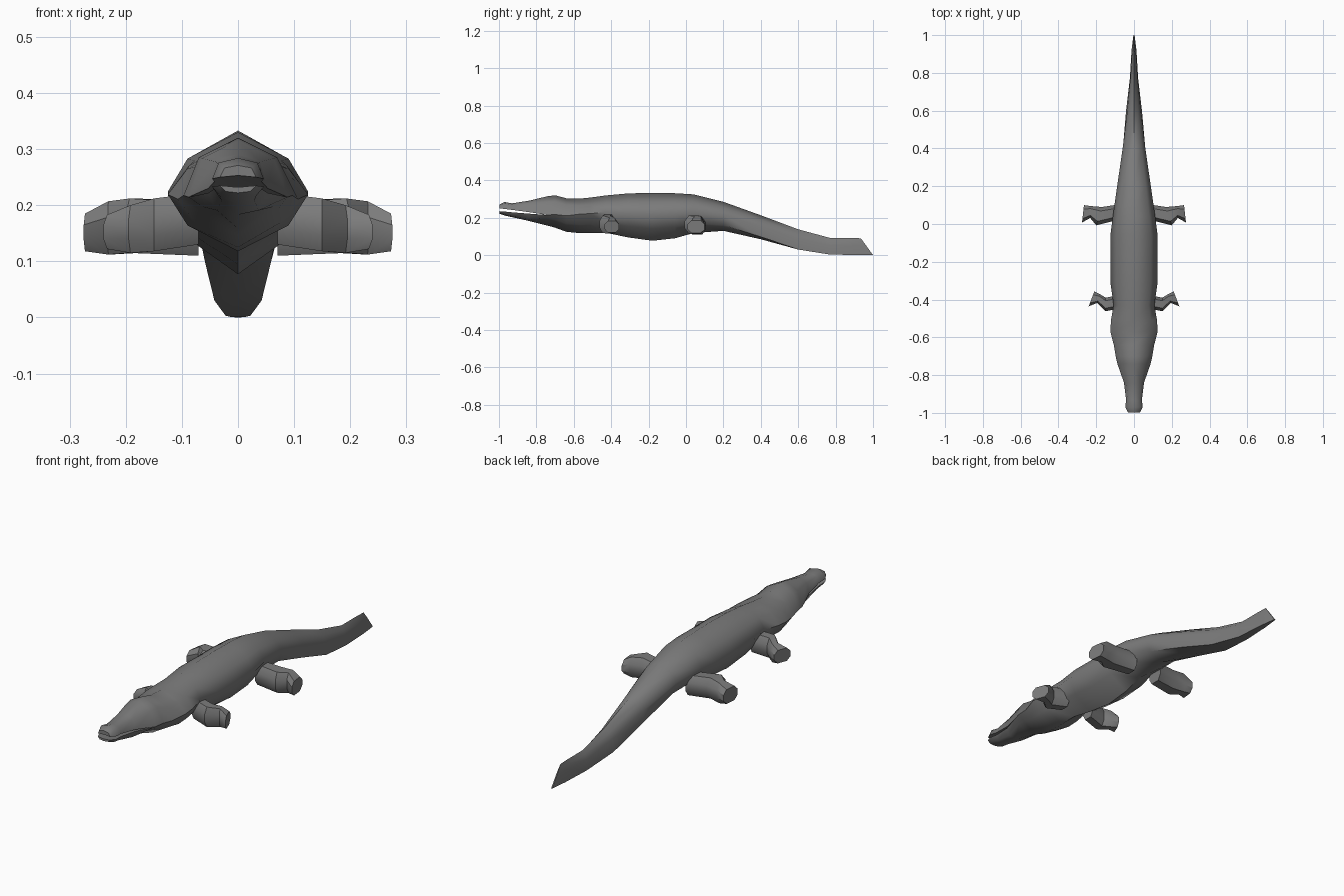
import bpy, bmesh, math

cube = bpy.data.objects.get("Cube")
if cube:
    bpy.data.objects.remove(cube)

hide = bpy.data.materials.new("hide_grey")
hide.use_nodes = True
colour = (0.2, 0.2, 0.2, 1)
hide.diffuse_color = colour
hide.node_tree.nodes["Principled BSDF"].inputs["Base Color"].default_value = colour


def clamp(value):
    return max(0.0, min(1.0, value))


def loft(bm, rings, cap_start=False, cap_end=False):
    """Skin a list of closed rings with quads."""
    loops = [[bm.verts.new(p) for p in ring] for ring in rings]
    for a, b in zip(loops, loops[1:]):
        for i in range(len(a)):
            j = (i + 1) % len(a)
            bm.faces.new((a[i], a[j], b[j], b[i]))
    if cap_start:
        bm.faces.new(loops[0])
    if cap_end:
        bm.faces.new(loops[-1])


def finish(bm, name, angle):
    bmesh.ops.remove_doubles(bm, verts=bm.verts, dist=0.0005)
    bmesh.ops.recalc_face_normals(bm, faces=bm.faces)
    mesh = bpy.data.meshes.new(name)
    bm.to_mesh(mesh)
    bm.free()
    mesh.materials.append(hide)
    obj = bpy.data.objects.new(name, mesh)
    bpy.context.collection.objects.link(obj)
    bpy.ops.object.select_all(action="DESELECT")
    obj.select_set(True)
    bpy.context.view_layer.objects.active = obj
    bpy.ops.object.shade_smooth_by_angle(angle=math.radians(angle))
    return obj


def body_ring(y, width, top, bottom, slant=0.0):
    """Eight-sided section: keeled back, wide flanks, belly flattening along the tail."""
    height = top - bottom
    tail = clamp((y - 0.1) / 0.5)
    head = clamp((-0.58 - y) / 0.16)
    side = top - height * (0.45 + 0.19 * head)
    low_x = width * (0.72 + 0.28 * tail)
    low_z = bottom + height * 0.25 * (1 - tail)
    shoulder = top - height * 0.2
    shoulder_x = width * (0.72 - 0.2 * tail)
    side_x = width * (1 - 0.15 * tail)
    half = [(shoulder_x, shoulder), (side_x, side), (low_x, low_z)]
    outline = [(0, top)] + half + [(0, bottom)] + [(-x, z) for x, z in reversed(half)]
    return [(x, y + slant * (top - z) / height, z) for x, z in outline]


# Trunk and tail: y, half width, top, bottom
trunk = [
    (-0.74, 0.088, 0.315, 0.158),
    (-0.70, 0.097, 0.32, 0.147),
    (-0.64, 0.107, 0.304, 0.125),
    (-0.57, 0.125, 0.302, 0.118),
    (-0.51, 0.122, 0.308, 0.118),
    (-0.43, 0.108, 0.319, 0.12),
    (-0.31, 0.125, 0.33, 0.095),
    (-0.18, 0.125, 0.333, 0.077),
    (-0.06, 0.125, 0.331, 0.09),
    (0.04, 0.112, 0.325, 0.118),
    (0.2, 0.092, 0.285, 0.13),
    (0.4, 0.066, 0.213, 0.085),
    (0.6, 0.042, 0.138, 0.03),
    (0.77, 0.022, 0.092, 0.003),
]
rings = [body_ring(*row) for row in trunk]
rings.append(body_ring(0.87, 0.013, 0.092, 0.001, 0.05))
rings.append(body_ring(0.935, 0.003, 0.09, 0, 0.065))

bm = bmesh.new()
loft(bm, rings, cap_end=True)

# Jaws share the neck ring and part at the mouth corner
hinge = rings[0]
corner_z = hinge[2][2]
mouth = (0, hinge[0][1], corner_z)
upper = [[hinge[i] for i in (6, 7, 0, 1, 2)] + [mouth]]
lower = [[hinge[i] for i in (2, 3, 4, 5, 6)] + [mouth]]

# Snout: y, half width, top, upper lip, lower lip, chin
snout = [
    (-0.84, 0.053, 0.291, 0.23, 0.222, 0.183),
    (-0.93, 0.042, 0.277, 0.242, 0.229, 0.203),
    (-0.97, 0.046, 0.284, 0.247, 0.233, 0.212),
    (-0.998, 0.032, 0.271, 0.25, 0.235, 0.222),
]
for y, w, top, lip, gum, chin in snout:
    brow = top - 0.22 * (top - lip)
    upper.append([(-w, y, lip), (-w * 0.75, y, brow), (0, y, top),
                  (w * 0.75, y, brow), (w, y, lip), (0, y, lip + 0.003)])
    jaw = chin + 0.2 * (gum - chin)
    lower.append([(w, y, gum), (w * 0.7, y, jaw), (0, y, chin),
                  (-w * 0.7, y, jaw), (-w, y, gum), (0, y, gum - 0.003)])
loft(bm, upper, cap_end=True)
loft(bm, lower, cap_end=True)
finish(bm, "body", 60)


def leg(name, side, sections):
    """Chamfered sections, each given by front x y, back x y, bottom, top."""
    bm = bmesh.new()
    rings = []
    for fx, fy, bx, by, low, high in sections:
        ring = []
        for u, v in ((0, 0.3), (0, 0.7), (0.22, 1), (0.78, 1),
                     (1, 0.7), (1, 0.3), (0.78, 0), (0.22, 0)):
            ring.append((side * (fx + u * (bx - fx)), fy + u * (by - fy),
                         low + v * (high - low)))
        rings.append(ring)
    loft(bm, rings, True, True)
    finish(bm, name, 35)


# Root, knee, ankle, toes
hind = [
    (0.07, 0.025, 0.07, 0.105, 0.11, 0.205),
    (0.2, -0.007, 0.17, 0.09, 0.115, 0.212),
    (0.232, 0.032, 0.228, 0.095, 0.112, 0.207),
    (0.275, 0.008, 0.265, 0.1, 0.118, 0.185),
]
fore = [
    (0.07, -0.445, 0.07, -0.375, 0.13, 0.222),
    (0.15, -0.462, 0.15, -0.39, 0.118, 0.212),
    (0.195, -0.418, 0.18, -0.372, 0.115, 0.2),
    (0.24, -0.436, 0.21, -0.357, 0.122, 0.183),
]
for label, side in (("left", 1), ("right", -1)):
    leg("hind_leg_" + label, side, hind)
    leg("front_leg_" + label, side, fore)
